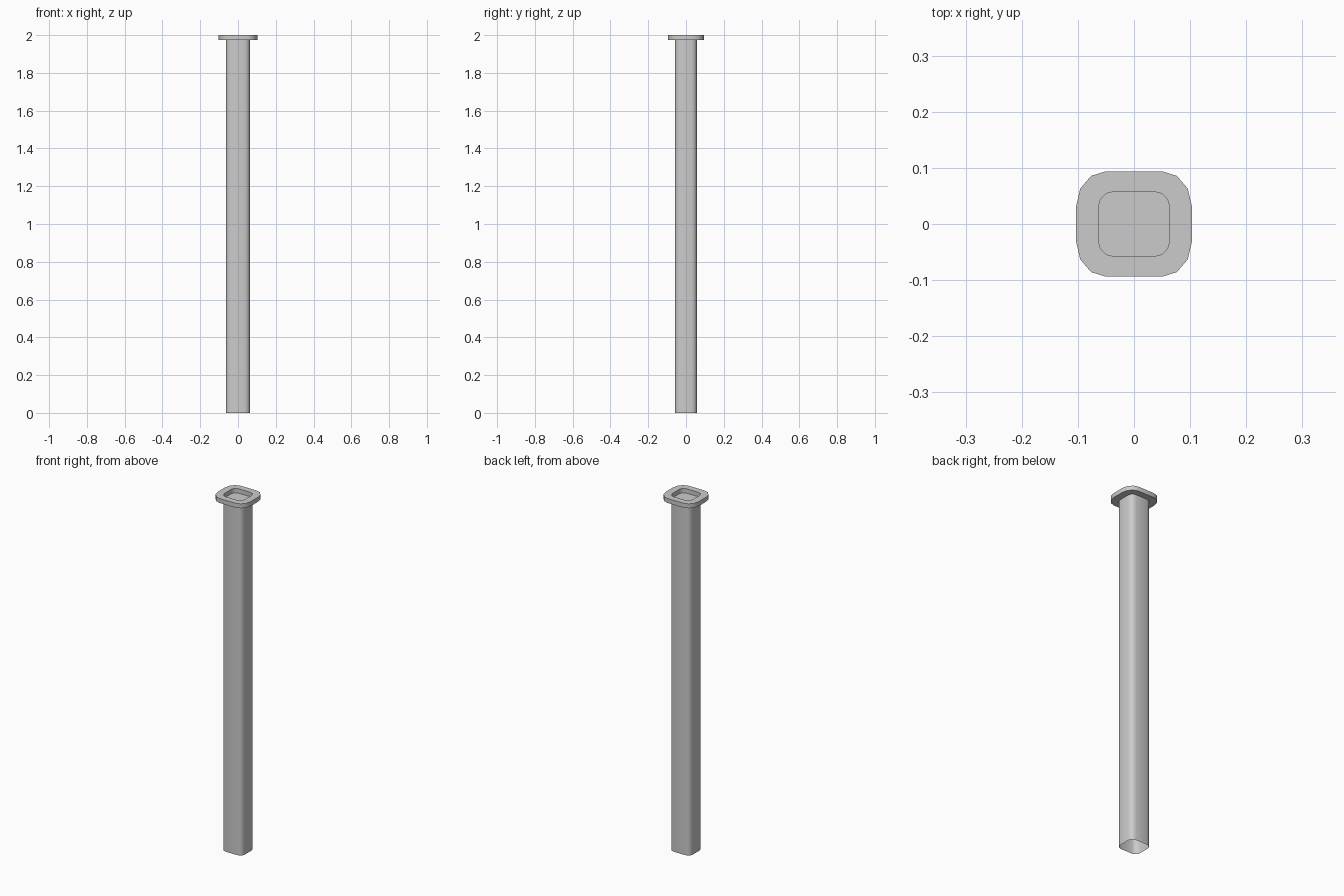
import bpy, bmesh
from math import sin, cos, pi

if "Cube" in bpy.data.objects:
    bpy.data.objects.remove(bpy.data.objects["Cube"])


def outline(cx, cy, rx, ry, segs=3):
    """Rounded rectangle: corner centres at +-cx, +-cy with corner radii rx, ry."""
    pts = []
    for k, (sx, sy) in enumerate([(1, 1), (-1, 1), (-1, -1), (1, -1)]):
        for i in range(segs + 1):
            a = (k + i / segs) * pi / 2
            pts.append((sx * cx + rx * cos(a), sy * cy + ry * sin(a)))
    return pts


def ring(bm, pts, z):
    return [bm.verts.new((x, y, z)) for x, y in pts]


def bridge(bm, a, b):
    n = len(a)
    for i in range(n):
        j = (i + 1) % n
        bm.faces.new((a[i], a[j], b[j], b[i]))


def finish(bm, name):
    mesh = bpy.data.meshes.new(name)
    bm.to_mesh(mesh)
    bm.free()
    obj = bpy.data.objects.new(name, mesh)
    bpy.context.collection.objects.link(obj)
    bpy.ops.object.select_all(action='DESELECT')
    obj.select_set(True)
    bpy.context.view_layer.objects.active = obj
    bpy.ops.object.shade_smooth_by_angle(angle=0.6)


TOP, LEDGE = 2.0, 1.975
inner = outline(0.035, 0.03, 0.0285, 0.028)
outer = outline(0.05, 0.032, 0.053, 0.062)

# Hollow shaft, open at the bottom and capped at the ledge
bm = bmesh.new()
low, high = ring(bm, inner, 0), ring(bm, inner, LEDGE)
bridge(bm, low, high)
bm.faces.new(high)
finish(bm, "shaft")

# Flange collar whose hole leaves a shallow recess above the shaft
bm = bmesh.new()
loops = [ring(bm, inner, LEDGE), ring(bm, outer, LEDGE),
         ring(bm, outer, TOP), ring(bm, inner, TOP)]
for i in range(4):
    bridge(bm, loops[i], loops[(i + 1) % 4])
finish(bm, "top_flange")
